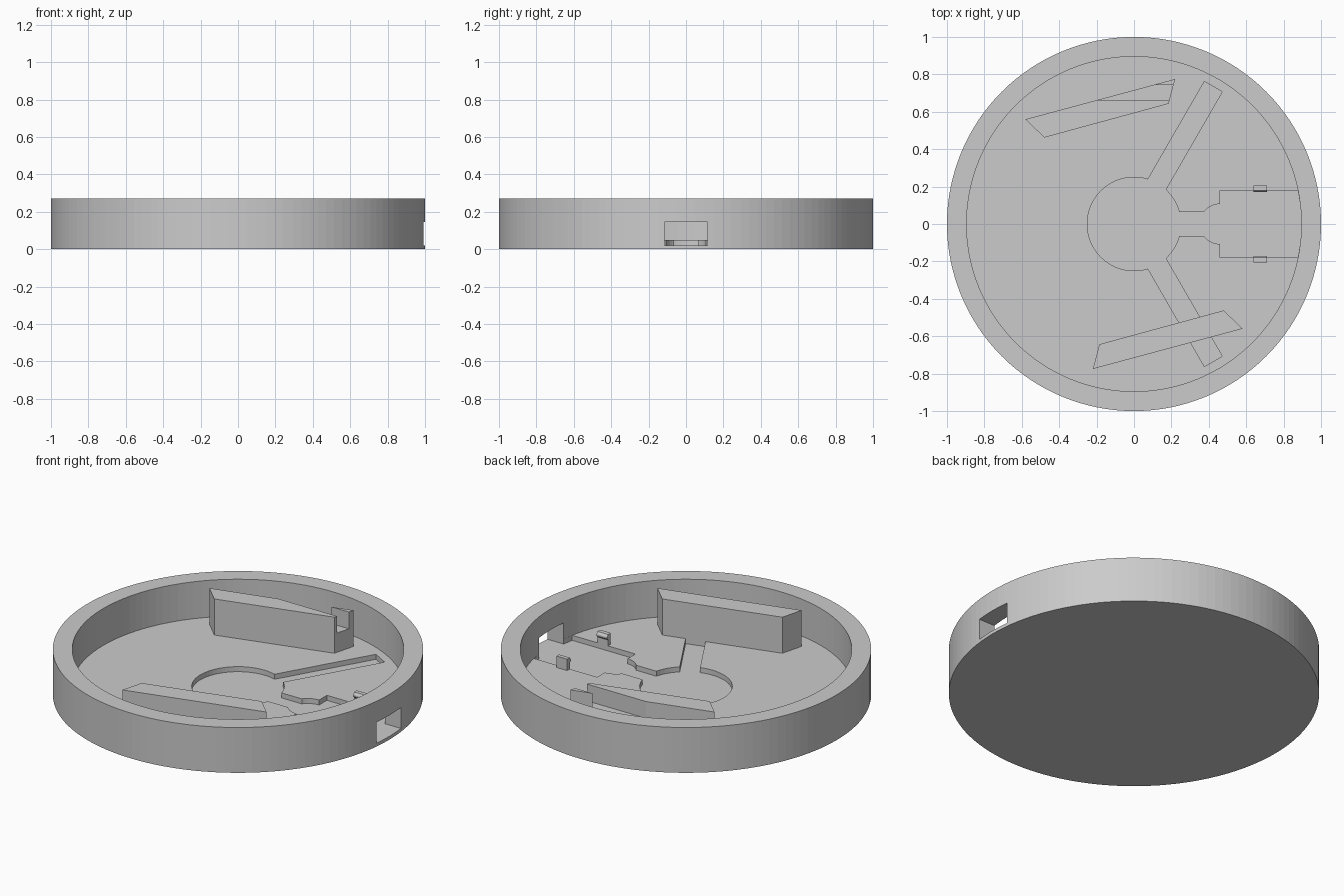
import bpy, bmesh
from math import radians
from mathutils import Matrix

cube = bpy.data.objects.get("Cube")
if cube:
    bpy.data.objects.remove(cube)

FLOOR, RECESS, TOP = 0.05, 0.02, 0.27
INNER = 0.895

grey = bpy.data.materials.new("light_grey")
grey.use_nodes = True
grey.diffuse_color = (0.6, 0.6, 0.6, 1)
grey.node_tree.nodes["Principled BSDF"].inputs["Base Color"].default_value = (0.6, 0.6, 0.6, 1)


def finish(name, bm):
    bmesh.ops.recalc_face_normals(bm, faces=bm.faces)
    mesh = bpy.data.meshes.new(name)
    bm.to_mesh(mesh)
    bm.free()
    mesh.materials.append(grey)
    obj = bpy.data.objects.new(name, mesh)
    bpy.context.scene.collection.objects.link(obj)
    return obj


def prism(name, points, z0, z1, turn=0):
    """Extrude a flat outline from z0 to z1, turned about the z axis."""
    bm = bmesh.new()
    face = bm.faces.new([bm.verts.new((x, y, z0)) for x, y in points])
    new = bmesh.ops.extrude_face_region(bm, geom=[face])["geom"]
    verts = [v for v in new if isinstance(v, bmesh.types.BMVert)]
    bmesh.ops.translate(bm, verts=verts, vec=(0, 0, z1 - z0))
    bm.transform(Matrix.Rotation(radians(turn), 4, "Z"))
    return finish(name, bm)


def box(name, x0, x1, y0, y1, z0, z1, turn=0):
    return prism(name, [(x0, y0), (x1, y0), (x1, y1), (x0, y1)], z0, z1, turn)


def disc(name, radius, z0, z1, x=0, sides=128):
    bm = bmesh.new()
    bmesh.ops.create_cone(bm, cap_ends=True, segments=sides, radius1=radius,
                          radius2=radius, depth=z1 - z0)
    bmesh.ops.translate(bm, verts=bm.verts, vec=(x, 0, (z0 + z1) / 2))
    return finish(name, bm)


def carve(obj, cutter):
    mod = obj.modifiers.new("cut", "BOOLEAN")
    mod.operation = "DIFFERENCE"
    mod.solver = "EXACT"
    mod.object = cutter
    bpy.context.view_layer.objects.active = obj
    bpy.ops.object.modifier_apply(modifier=mod.name)
    bpy.data.objects.remove(cutter)


# Round tray with raised rim
tray = disc("round_tray", 1, 0, TOP)
carve(tray, disc("cavity_cutter", INNER, FLOOR, 0.4))

# Central recess with radiating wire channels
carve(tray, disc("hub_cutter", 0.25, RECESS, 0.1, sides=64))
for angle in (60, 180, 300):
    carve(tray, box("channel_cutter", 0.1, 0.848, -0.055, 0.055, RECESS, 0.1, angle))
carve(tray, box("short_channel_cutter", 0.1, 0.5, -0.065, 0.065, RECESS, 0.1))
carve(tray, disc("round_pocket_cutter", 0.107, RECESS, 0.1, x=0.46, sides=48))

# Board pocket and side port through the rim
pocket = [(0.46, -0.18), (0.876, -0.18), (0.887, -0.115), (0.887, 0.115),
          (0.876, 0.18), (0.46, 0.18)]
carve(tray, prism("pocket_cutter", pocket, RECESS, 0.1))
carve(tray, box("port_cutter", 0.8, 1.1, -0.115, 0.115, RECESS, 0.145))

# Two slotted blocks, opposite each other
outline = [(-0.58, 0.56), (-0.48, 0.462), (0.185, 0.643), (0.22, 0.775)]
for name, turn in (("rear_block", 0), ("front_block", 180)):
    block = prism(name, outline, RECESS, TOP - 0.005, turn)
    carve(block, box("slot_cutter", -0.4, 0.4, 0.662, 0.742, 0.165, 0.4, turn))

# Retaining clips beside the pocket, each with an inward hook
for name, side in (("left_clip", 1), ("right_clip", -1)):
    bm = bmesh.new()
    profile = [(0.18, 0.03), (0.205, 0.03), (0.205, 0.118), (0.18, 0.118),
               (0.171, 0.105), (0.171, 0.095), (0.18, 0.085)]
    face = bm.faces.new([bm.verts.new((0.64, side * y, z)) for y, z in profile])
    new = bmesh.ops.extrude_face_region(bm, geom=[face])["geom"]
    verts = [v for v in new if isinstance(v, bmesh.types.BMVert)]
    bmesh.ops.translate(bm, verts=verts, vec=(0.07, 0, 0))
    finish(name, bm)
